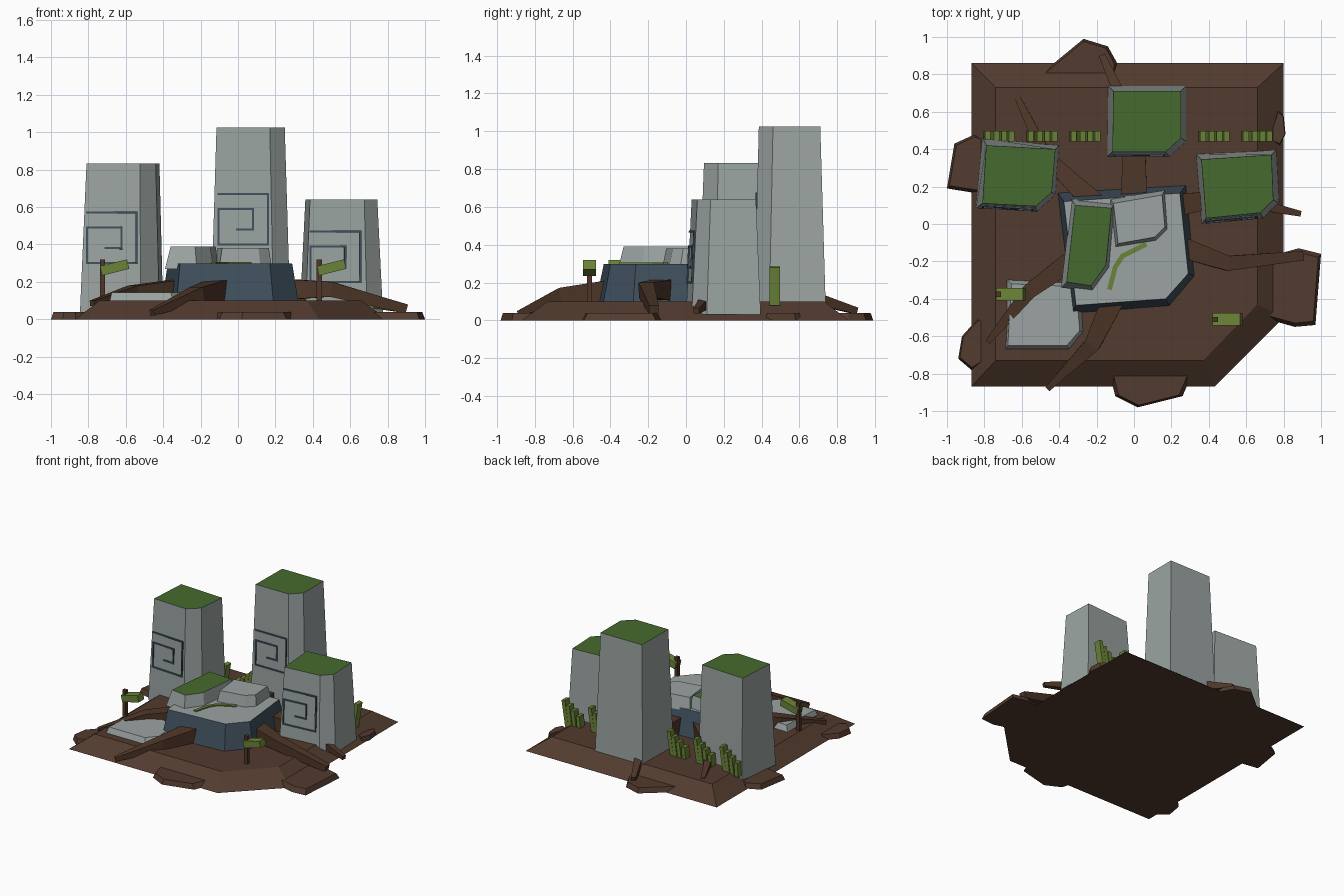
import bpy, bmesh, math
from mathutils import Vector, Matrix

if "Cube" in bpy.data.objects:
    bpy.data.objects.remove(bpy.data.objects["Cube"])


def mat(name, r, g, b):
    m = bpy.data.materials.new(name)
    lin = [((c / 255 + 0.055) / 1.055) ** 2.4 for c in (r, g, b)]
    m.diffuse_color = (*lin, 1)
    m.use_nodes = True
    m.node_tree.nodes["Principled BSDF"].inputs["Base Color"].default_value = m.diffuse_color
    return m


SOIL = mat("soil brown", 82, 59, 46)
WOOD = mat("root brown", 78, 54, 40)
STONE = mat("pale stone", 155, 164, 162)
SLATE = mat("dark slate", 64, 80, 94)
MOSS = mat("moss green", 70, 106, 46)
OLIVE = mat("olive green", 108, 132, 56)


def finish(name, bm, mats):
    bmesh.ops.recalc_face_normals(bm, faces=bm.faces)
    me = bpy.data.meshes.new(name)
    bm.to_mesh(me)
    bm.free()
    for m in mats:
        me.materials.append(m)
    ob = bpy.data.objects.new(name, me)
    bpy.context.collection.objects.link(ob)
    return ob


def loft(bm, rings):
    """Skin matching rings of points and cap both ends; returns the end cap."""
    rows = [[bm.verts.new(p) for p in r] for r in rings]
    n = len(rows[0])
    for a, b in zip(rows, rows[1:]):
        for i in range(n):
            j = (i + 1) % n
            bm.faces.new((a[i], a[j], b[j], b[i]))
    bm.faces.new(rows[0])
    return bm.faces.new(rows[-1])


def frustum(name, base, z0, top, z1, side, cap=None):
    bm = bmesh.new()
    f = loft(bm, [[(x, y, z0) for x, y in base], [(x, y, z1) for x, y in top]])
    if cap:
        f.material_index = 1
    return finish(name, bm, [side, cap] if cap else [side])


def shrink(pts, s):
    cx = sum(p[0] for p in pts) / len(pts)
    cy = sum(p[1] for p in pts) / len(pts)
    return [(cx + (x - cx) * s, cy + (y - cy) * s) for x, y in pts]


def box(bm, size, matrix):
    bmesh.ops.create_cube(bm, size=1, matrix=matrix @ Matrix.Diagonal((*size, 1)))


# Ground mound
frustum("ground",
        [(-.87, .86), (.8, .86), (.8, -.5), (.43, -.87), (-.87, -.87)], 0,
        [(-.74, .73), (.66, .73), (.66, -.43), (.37, -.73), (-.74, -.73)], .1, SOIL)

# Low earth ledges around the rim
ledges = {
    "back": [(-.5, .8), (-.27, .99), (-.14, .95), (-.09, .86), (-.09, .76), (-.45, .74)],
    "left": [(-1, .19), (-.96, .43), (-.85, .48), (-.75, .44), (-.75, .15)],
    "front_left": [(-.94, -.72), (-.92, -.6), (-.83, -.5), (-.74, -.55), (-.77, -.72), (-.87, -.78)],
    "front": [(-.13, -.8), (-.1, -.92), (.02, -.98), (.26, -.92), (.31, -.8), (.1, -.74)],
    "right": [(.68, -.5), (.86, -.55), (.97, -.54), (1, -.16), (.88, -.13), (.7, -.18)],
    "back_right": [(.72, .45), (.77, .61), (.8, .58), (.81, .48), (.78, .42)],
}
for key, pts in ledges.items():
    frustum(key + "_ledge", pts, 0, shrink(pts, .9), .04, SOIL)


# Tapered stone pillars with moss tops and spiral carvings
def carving(name, base, z0, top, z1, x, z):
    a, b, c = Vector((*base[4], z0)), Vector((*base[3], z0)), Vector((*top[4], z1))
    n = (b - a).cross(c - a).normalized()
    if n.y > 0:
        n = -n

    def on_face(px, pz):
        py = a.y - (n.x * (px - a.x) + n.z * (pz - a.z)) / n.y
        return Vector((px, py, pz))

    path = [(0, .27), (.265, .27), (.265, 0), (0, 0), (0, .19), (.185, .19), (.185, .08), (.1, .08)]
    pts = [on_face(x + u, z + v) for u, v in path]
    bm = bmesh.new()
    for p, q in zip(pts, pts[1:]):
        d = (q - p).normalized()
        rot = Matrix((d, n.cross(d), n)).transposed().to_4x4()
        box(bm, ((q - p).length + .011, .011, .009), Matrix.Translation((p + q) / 2 + n * .003) @ rot)
    finish(name, bm, [SLATE])


pillars = [
    ("back", [(-.14, .74), (.28, .74), (.28, .44), (.19, .36), (-.145, .36)], .03,
     [(-.11, .71), (.25, .71), (.25, .46), (.17, .385), (-.115, .385)], 1.025, -.105, .4),
    ("left", [(-.81, .46), (-.4, .42), (-.42, .155), (-.52, .065), (-.845, .085)], .035,
     [(-.79, .42), (-.42, .4), (-.44, .17), (-.525, .095), (-.81, .11)], .832, -.808, .3),
    ("right", [(.33, .375), (.76, .395), (.775, .11), (.69, .03), (.36, 0)], .03,
     [(.36, .345), (.735, .37), (.745, .13), (.675, .06), (.385, .03)], .64, .388, .2),
]
for key, base, z0, top, z1, gx, gz in pillars:
    frustum(key + "_pillar", base, z0, top, z1, STONE, MOSS)
    carving(key + "_spiral", base, z0, top, z1, gx, gz)

# Central slate platform with its boulders and the flat stone beside it
frustum("platform",
        [(-.41, .17), (.28, .21), (.325, -.28), (.19, -.44), (-.33, -.48)], .08,
        [(-.375, .12), (.245, .165), (.29, -.265), (.17, -.4), (-.31, -.435)], .297, SLATE, STONE)
frustum("mossy_boulder",
        [(-.335, .135), (-.1, .11), (-.13, -.235), (-.22, -.36), (-.39, -.34)], .27,
        [(-.315, .1), (-.12, .085), (-.15, -.22), (-.23, -.33), (-.36, -.31)], .39, STONE, MOSS)
frustum("bare_boulder",
        [(-.13, .135), (.165, .18), (.18, -.03), (.12, -.09), (-.1, -.125)], .28,
        [(-.11, .11), (.15, .155), (.165, -.015), (.11, -.07), (-.085, -.105)], .38, STONE)
frustum("flat_stone",
        [(-.69, -.29), (-.28, -.31), (-.265, -.58), (-.34, -.675), (-.69, -.675)], .08,
        [(-.655, -.32), (-.31, -.335), (-.29, -.57), (-.36, -.65), (-.675, -.65)], .143, STONE)

# Moss vein on the platform
vein = [(-.13, -.345), (-.1, -.23), (-.06, -.17), (.06, -.11)]
bm = bmesh.new()
for (ax, ay), (bx, by) in zip(vein, vein[1:]):
    d = Vector((bx - ax, by - ay, 0))
    box(bm, (d.length + .012, .026, .008),
        Matrix.Translation(((ax + bx) / 2, (ay + by) / 2, .301)) @ Matrix.Rotation(math.atan2(d.y, d.x), 4, 'Z'))
finish("moss_vein", bm, [OLIVE])


# Tapered square roots, listed as x, y, z, width at each bend
def root(name, path):
    pts = [Vector(p[:3]) for p in path]
    rings = []
    for i, p in enumerate(pts):
        d = (pts[min(i + 1, len(pts) - 1)] - pts[max(i - 1, 0)]).normalized()
        s = d.cross(Vector((0, 0, 1))).normalized()
        u = s.cross(d)
        h = path[i][3] / 2
        rings.append([p + s * h * a + u * h * b for a, b in ((1, 1), (-1, 1), (-1, -1), (1, -1))])
    bm = bmesh.new()
    loft(bm, rings)
    finish(name, bm, [WOOD])


root("front_root", [(-.11, -.4, .15, .12), (-.22, -.64, .13, .085), (-.46, -.88, .035, .03)])
root("right_root", [(.27, -.13, .16, .11), (.5, -.21, .16, .08), (.9, -.17, .055, .05)])
root("left_root", [(-.3, -.17, .16, .11), (-.56, -.36, .14, .08), (-.78, -.63, .085, .03)])
root("back_left_root", [(-.2, .1, .16, .12), (-.47, .36, .13, .07), (-.63, .69, .09, .03)])
root("back_root", [(0, .12, .16, .14), (0, .42, .16, .12), (-.08, .7, .11, .06), (-.17, .9, .05, .035)])
root("back_right_root", [(.22, .1, .16, .12), (.5, .14, .13, .08), (.89, .055, .05, .03)])

# Signposts with tilted boards
for key, x, y in (("left", -.725, -.375), ("right", .435, -.51)):
    bm = bmesh.new()
    box(bm, (.028, .028, .24), Matrix.Translation((x, y, .2)))
    finish(key + "_sign_post", bm, [WOOD])
    bm = bmesh.new()
    box(bm, (.15, .068, .052),
        Matrix.Translation((x + .065, y, .277)) @ Matrix.Rotation(-math.radians(14), 4, 'Y'))
    finish(key + "_sign_board", bm, [OLIVE])

# Row of leaning grass clumps
for i, cx in enumerate((-.73, -.5, -.27, .42, .65)):
    bm = bmesh.new()
    for dx, h, lean in ((-.06, .09, 5), (-.022, .12, 8), (.015, .15, 8), (.045, .185, 9)):
        box(bm, (.03, .056, h + .02),
            Matrix.Translation((cx + dx, .47, .09)) @ Matrix.Rotation(math.radians(lean), 4, 'Y')
            @ Matrix.Translation((0, 0, h / 2)))
    finish("grass_clump_%d" % (i + 1), bm, [OLIVE])
